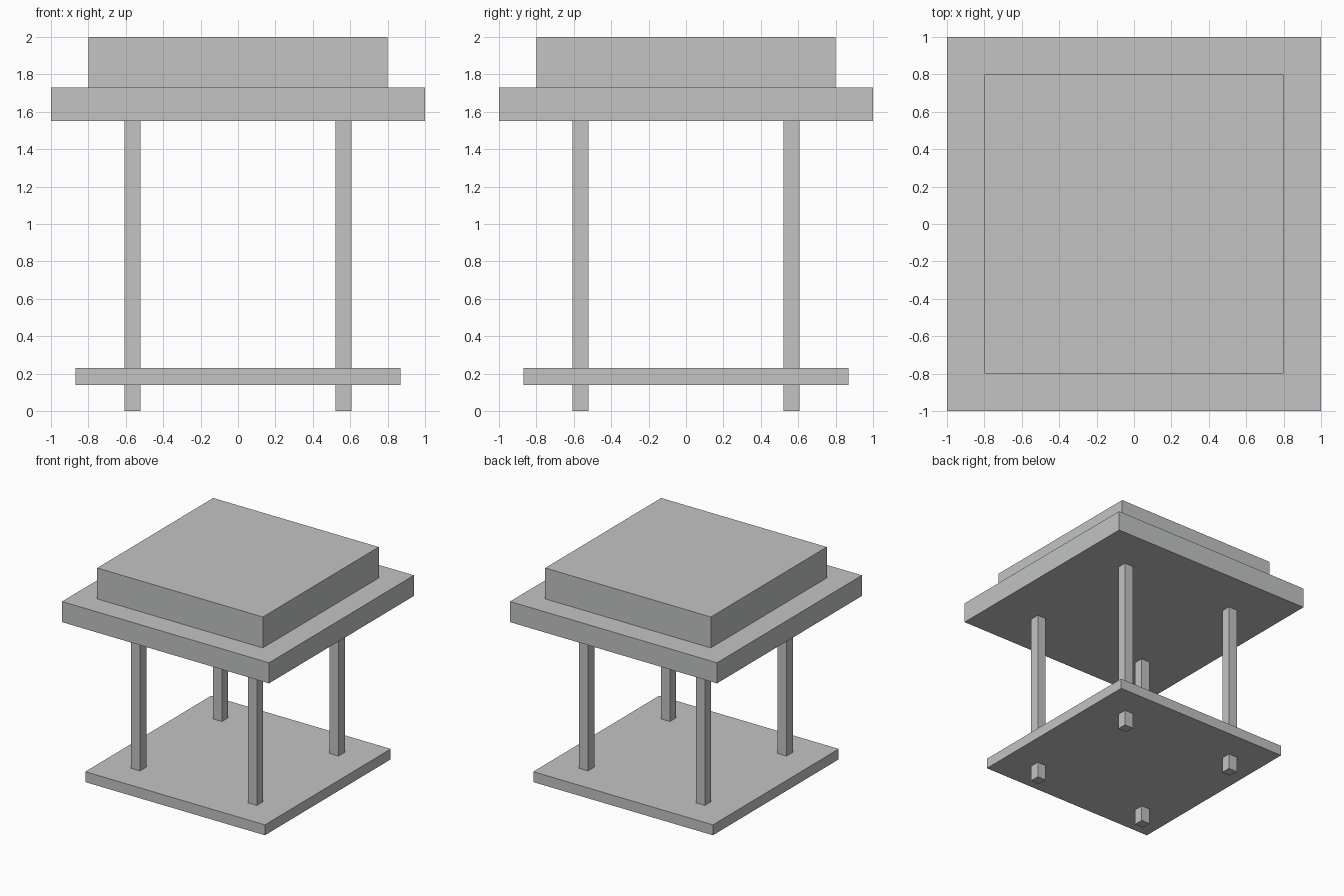
import bpy

if "Cube" in bpy.data.objects:
    bpy.data.objects.remove(bpy.data.objects["Cube"])

grey = bpy.data.materials.new("light_grey")
grey.diffuse_color = (0.54, 0.55, 0.545, 1)
grey.use_nodes = True
grey.node_tree.nodes["Principled BSDF"].inputs["Base Color"].default_value = grey.diffuse_color


def box(name, x, y, half, z0, z1):
    """Square upright block centred on (x, y), spanning z0 to z1."""
    bpy.ops.mesh.primitive_cube_add(size=1, location=(x, y, (z0 + z1) / 2))
    ob = bpy.context.object
    ob.name = name
    ob.scale = (2 * half, 2 * half, z1 - z0)
    bpy.ops.object.transform_apply(location=False, rotation=False, scale=True)
    ob.data.materials.append(grey)
    return ob


# Upper block, table slab and lower shelf
box("top_block", 0, 0, 0.80, 1.73, 2.0)
box("top_slab", 0, 0, 1.00, 1.55, 1.73)
box("lower_shelf", 0, 0, 0.868, 0.138, 0.229)

# Four legs running through the shelf
for side, sx in (("left", -1), ("right", 1)):
    for end, sy in (("front", -1), ("back", 1)):
        box(f"{end}_{side}_leg", sx * 0.564, sy * 0.564, 0.043, 0, 1.55)
